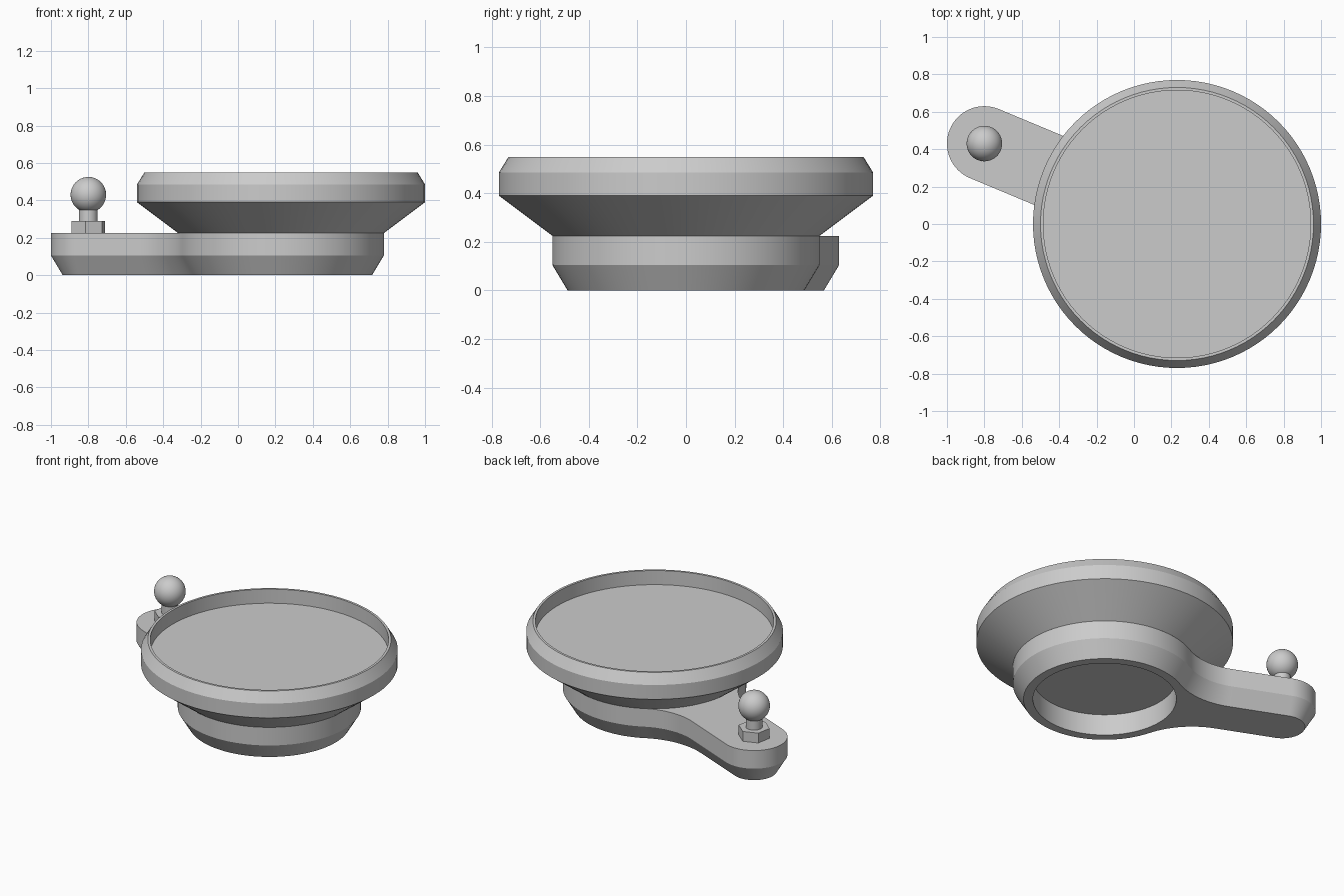
import bpy, bmesh, math
from mathutils import Vector

cube = bpy.data.objects.get("Cube")
if cube:
    bpy.data.objects.remove(cube, do_unlink=True)

SEG = 96
BOWL = Vector((0.23, 0.0))      # bowl and base axis
STUD = Vector((-0.80, 0.43))    # ball stud axis

grey = bpy.data.materials.new("light_grey")
grey.use_nodes = True
grey.diffuse_color = (0.6, 0.6, 0.6, 1)
grey.node_tree.nodes["Principled BSDF"].inputs["Base Color"].default_value = (0.6, 0.6, 0.6, 1)


def finish(bm, name):
    """Turn a bmesh into a shaded object."""
    bmesh.ops.recalc_face_normals(bm, faces=bm.faces)
    mesh = bpy.data.meshes.new(name)
    bm.to_mesh(mesh)
    bm.free()
    obj = bpy.data.objects.new(name, mesh)
    mesh.materials.append(grey)
    bpy.context.collection.objects.link(obj)
    bpy.ops.object.select_all(action='DESELECT')
    obj.select_set(True)
    bpy.context.view_layer.objects.active = obj
    bpy.ops.object.shade_smooth_by_angle(angle=math.radians(20))
    return obj


def ring(bm, points, z):
    return [bm.verts.new((p.x, p.y, z)) for p in points]


def bridge(bm, a, b):
    n = len(a)
    for i in range(n):
        j = (i + 1) % n
        bm.faces.new((a[i], a[j], b[j], b[i]))


def arc(cx, cy, r, a0, a1, n):
    return [Vector((cx + r * math.cos(a0 + (a1 - a0) * i / n),
                    cy + r * math.sin(a0 + (a1 - a0) * i / n))) for i in range(n + 1)]


def circle(centre, r, n=SEG, turn=0.0):
    return arc(centre.x, centre.y, r, turn, turn + math.tau, n)[:-1]


def lathe(name, centre, profile, n=SEG, turn=0.0):
    """Closed solid from (radius, height) pairs, capped at both ends."""
    bm = bmesh.new()
    rings = [ring(bm, circle(centre, r, n, turn), z) for r, z in profile]
    for a, b in zip(rings, rings[1:]):
        bridge(bm, a, b)
    bm.faces.new(rings[0])
    bm.faces.new(rings[-1])
    return finish(bm, name)


def outline(inset):
    """Round base flowing through concave fillets into a round-ended arm."""
    base, arm, fil = 0.55 - inset, 0.20 - inset, 0.40 + inset
    phi = math.asin((arm + fil) / (base + fil))
    along = (base + fil) * math.cos(phi)
    axis = STUD - BOWL
    length = axis.length
    u = axis.normalized()
    v = Vector((-u.y, u.x))
    h, pi = math.pi / 2, math.pi
    pts = arc(0, 0, base, phi, math.tau - phi, 72)
    pts += arc(along, -arm - fil, fil, pi - phi, h, 16)[1:]
    pts += arc(length, 0, arm, -h, h, 32)
    pts += arc(along, arm + fil, fil, -h, phi - pi, 16)[:-1]
    return [BOWL + u * p.x + v * p.y for p in pts]


# Base with arm: chamfered lower edge, round recess underneath
bm = bmesh.new()
bottom = ring(bm, outline(0.063), 0.0)
middle = ring(bm, outline(0.0), 0.105)
top = ring(bm, outline(0.0), 0.225)
bridge(bm, bottom, middle)
bridge(bm, middle, top)
bm.faces.new(top)
mouth = ring(bm, circle(BOWL, 0.43), 0.0)
ceiling = ring(bm, circle(BOWL, 0.43), 0.14)
bridge(bm, mouth, ceiling)
bm.faces.new(ceiling)
bm.edges.index_update()
rim_edges = [bm.edges.get((loop[i - 1], loop[i])) for loop in (bottom, mouth) for i in range(len(loop))]
bmesh.ops.triangle_fill(bm, edges=rim_edges, use_beauty=True)
finish(bm, "base_arm")

# Shallow dish with flared underside and raised rim
lathe("dish", BOWL, [(0.55, 0.225), (0.77, 0.39), (0.77, 0.485), (0.73, 0.55),
                     (0.715, 0.55), (0.715, 0.457)])

# Ball stud: hexagonal collar, neck and ball
lathe("hex_collar", STUD, [(0.096, 0.22), (0.096, 0.29)], 6, math.radians(20))
lathe("stud_neck", STUD, [(0.05, 0.285), (0.05, 0.37)], 32)
bm = bmesh.new()
bmesh.ops.create_uvsphere(bm, u_segments=40, v_segments=24, radius=0.095)
bmesh.ops.translate(bm, verts=bm.verts, vec=(STUD.x, STUD.y, 0.43))
finish(bm, "stud_ball")
